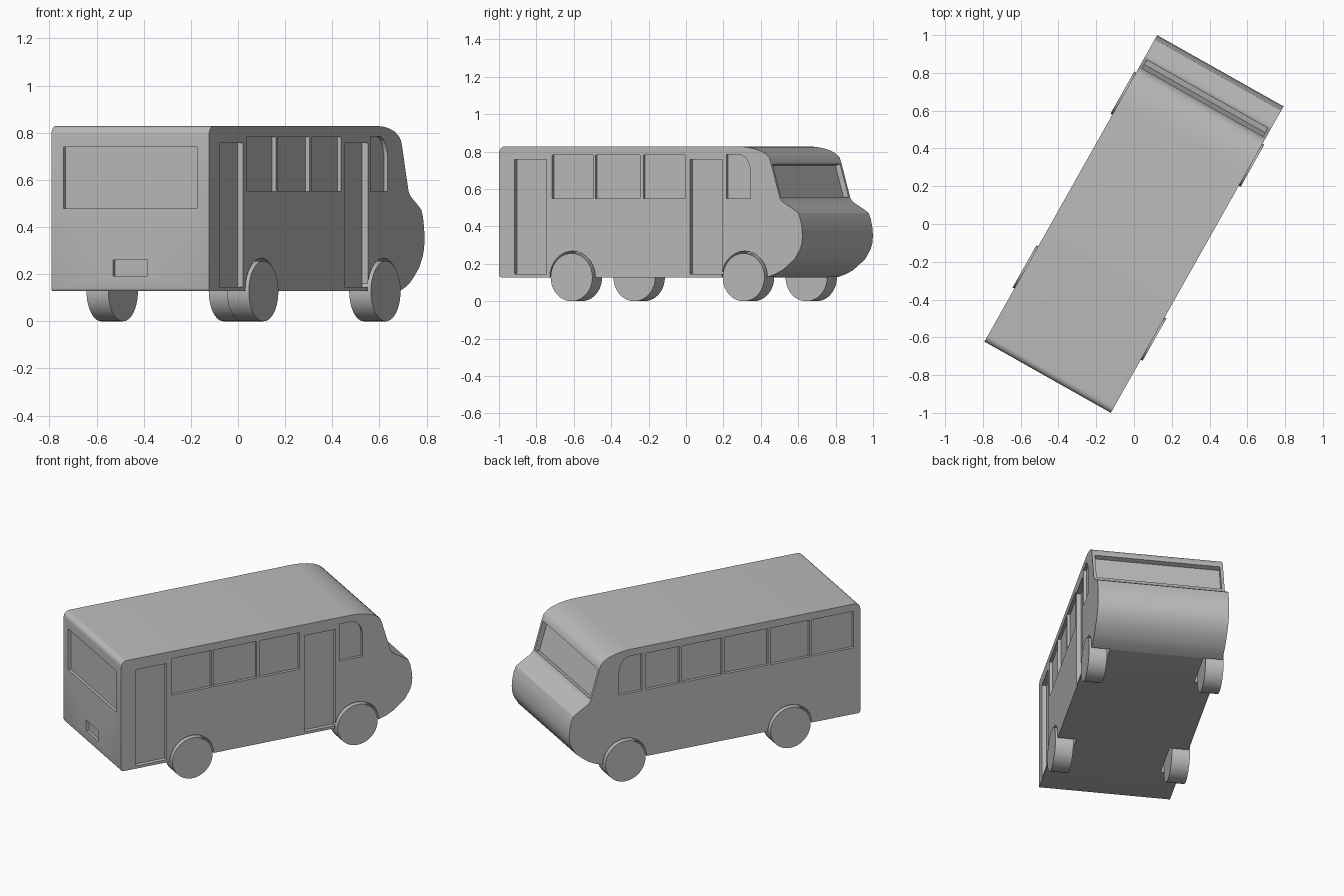
import bpy, bmesh, math

if "Cube" in bpy.data.objects:
    bpy.data.objects.remove(bpy.data.objects["Cube"])

TURN = math.radians(-29.4)      # the whole bus is turned about z
HALF = 0.384                    # half body width
WHEELS = (-0.48, 0.576)         # axle positions along the bus
AXLE_Z = 0.128

paint = bpy.data.materials.new("plain_grey")
paint.diffuse_color = (0.5, 0.5, 0.5, 1)
paint.use_nodes = True
paint.node_tree.nodes["Principled BSDF"].inputs["Base Color"].default_value = paint.diffuse_color


def prism(name, profile, x0, x1):
    """Extrude a closed side profile of (length, height) points from x0 to x1."""
    bm = bmesh.new()
    a = [bm.verts.new((x0, u, z)) for u, z in profile]
    b = [bm.verts.new((x1, u, z)) for u, z in profile]
    bm.faces.new(a)
    bm.faces.new(b)
    n = len(profile)
    for i in range(n):
        j = (i + 1) % n
        bm.faces.new((a[i], a[j], b[j], b[i]))
    bmesh.ops.recalc_face_normals(bm, faces=bm.faces)
    mesh = bpy.data.meshes.new(name)
    bm.to_mesh(mesh)
    bm.free()
    mesh.materials.append(paint)
    obj = bpy.data.objects.new(name, mesh)
    bpy.context.collection.objects.link(obj)
    obj.rotation_euler.z = TURN
    return obj


def rect(u0, u1, z0, z1):
    return [(u0, z0), (u1, z0), (u1, z1), (u0, z1)]


def arc(cu, cz, r, a0, a1, steps):
    angles = [math.radians(a0 + (a1 - a0) * i / steps) for i in range(steps + 1)]
    return [(cu + r * math.cos(t), cz + r * math.sin(t)) for t in angles]


def circle(u, r, steps=40):
    return arc(u, AXLE_Z, r, 0, 360, steps)[:-1]


def smooth(obj):
    bpy.ops.object.select_all(action='DESELECT')
    obj.select_set(True)
    bpy.context.view_layer.objects.active = obj
    bpy.ops.object.shade_smooth_by_angle(angle=math.radians(30))


# Body: side profile with bulging nose, raked windscreen and rounded roof ends
nose = [(0.713, 0.128), (0.765, 0.145), (0.81, 0.167), (0.85, 0.198), (0.885, 0.228),
        (0.916, 0.277), (0.927, 0.31), (0.931, 0.35), (0.927, 0.395), (0.918, 0.44),
        (0.904, 0.473), (0.87, 0.495), (0.83, 0.518), (0.807, 0.533), (0.793, 0.55)]
brow = [(0.737, 0.74), (0.727, 0.768), (0.708, 0.786), (0.675, 0.804),
        (0.63, 0.817), (0.585, 0.825), (0.54, 0.828)]
tail = arc(-0.896, 0.793, 0.035, 90, 180, 6) + arc(-0.919, 0.14, 0.012, 180, 270, 3)
body = prism("body", nose + brow + tail, -HALF, HALF)

cutters = []


def side_cut(profile, side, depth):
    cutters.append(prism("cutter", profile, side * (HALF - depth), side * (HALF + 0.1)))


# Side windows on both sides, quarter window with one rounded corner, wheel wells
panes = [(-0.605, -0.355), (-0.34, -0.065), (-0.045, 0.21)]
quarter = [(0.465, 0.55), (0.612, 0.55), (0.612, 0.69)] + \
    [(0.54 + 0.072 * math.cos(t), 0.69 + 0.095 * math.sin(t))
     for t in (math.radians(a) for a in range(15, 91, 15))] + [(0.465, 0.785)]
for side in (-1, 1):
    extra = [(-0.888, -0.62), (0.225, 0.44)] if side < 0 else []
    for u0, u1 in panes + extra:
        side_cut(rect(u0, u1, 0.55, 0.782), side, 0.018)
    side_cut(quarter, side, 0.018)
    for u in WHEELS:
        side_cut(circle(u, 0.14), side, 0.11)

# Two doors on the right side
for u0, u1 in ((-0.835, -0.64), (0.241, 0.44)):
    side_cut(rect(u0, u1, 0.145, 0.757), 1, 0.027)

# Rear window and number plate recess
cutters.append(prism("cutter", rect(-1.0, -0.914, 0.479, 0.739), -0.324, 0.324))
cutters.append(prism("cutter", rect(-1.0, -0.914, 0.192, 0.26), -0.083, 0.083))

# Windscreen recess, following the raked front
(u0, z0), (u1, z1) = (0.791, 0.557), (0.739, 0.733)
run = math.hypot(u1 - u0, z1 - z0)
nu, nz = (z1 - z0) / run, (u0 - u1) / run
cutters.append(prism("cutter", [(u0 - 0.03 * nu, z0 - 0.03 * nz), (u0 + 0.1 * nu, z0 + 0.1 * nz),
                                (u1 + 0.1 * nu, z1 + 0.1 * nz), (u1 - 0.03 * nu, z1 - 0.03 * nz)],
                     -0.367, 0.367))

bpy.context.view_layer.objects.active = body
for cutter in cutters:
    mod = body.modifiers.new("cut", 'BOOLEAN')
    mod.operation = 'DIFFERENCE'
    mod.solver = 'EXACT'
    mod.object = cutter
    bpy.ops.object.modifier_apply(modifier=mod.name)
for cutter in cutters:
    bpy.data.objects.remove(cutter)
smooth(body)

# Wheels: plain discs standing slightly proud of the body
for end, u in zip(("rear", "front"), WHEELS):
    for label, side in (("left", -1), ("right", 1)):
        wheel = prism(f"{end}_{label}_wheel", circle(u, 0.128), side * 0.289, side * 0.395)
        smooth(wheel)
